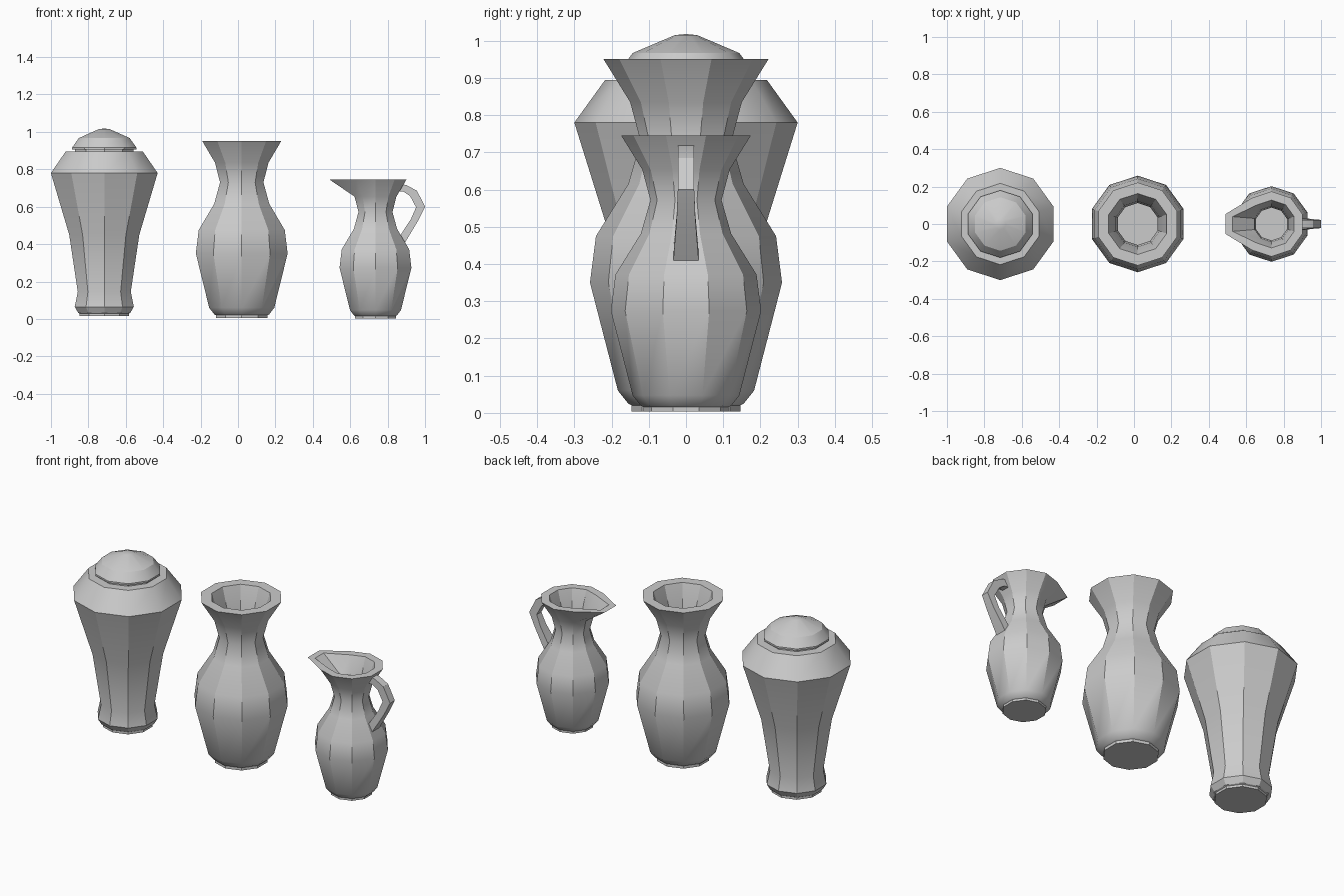
import bpy, bmesh, math

if "Cube" in bpy.data.objects:
    bpy.data.objects.remove(bpy.data.objects["Cube"])

SIDES = 10


def finish(name, bm):
    """Turn a bmesh into a named object, keeping facet edges sharp."""
    bmesh.ops.recalc_face_normals(bm, faces=bm.faces)
    mesh = bpy.data.meshes.new(name)
    bm.to_mesh(mesh)
    bm.free()
    obj = bpy.data.objects.new(name, mesh)
    bpy.context.collection.objects.link(obj)
    bpy.ops.object.select_all(action='DESELECT')
    obj.select_set(True)
    bpy.context.view_layer.objects.active = obj
    bpy.ops.object.shade_smooth_by_angle(angle=math.radians(30))
    return obj


def lathe(profile, cx, scale=1.0):
    """Ten-sided turned form from (radius, z) points; ends closed to the axis."""
    bm = bmesh.new()
    rings = []
    for r, z in profile:
        ring = []
        for i in range(SIDES):
            a = math.pi / 2 + 2 * math.pi * i / SIDES
            ring.append(bm.verts.new((cx + r * scale * math.cos(a),
                                      r * scale * math.sin(a), z * scale)))
        rings.append(ring)
    for a, b in zip(rings, rings[1:]):
        for i in range(SIDES):
            j = (i + 1) % SIDES
            bm.faces.new((a[i], a[j], b[j], b[i]))
    bm.faces.new(rings[0])
    z = profile[-1][1] * scale
    if profile[-1][0] < 0.05:
        z += 0.003
    tip = bm.verts.new((cx, 0, z))
    for i in range(SIDES):
        bm.faces.new((rings[-1][i], rings[-1][(i + 1) % SIDES], tip))
    return bm, rings


# Covered jar
jar = [(.138, .015), (.138, .028), (.146, .032), (.166, .065), (.149, .145),
       (.197, .45), (.30, .78), (.217, .895)]
finish("jar_body", lathe(jar, -.715)[0])
lid = [(.165, .89), (.165, .907), (.18, .907), (.18, .917), (.143, .967), (.03, 1.015)]
finish("jar_lid", lathe(lid, -.715)[0])

# Open vase, with the inner wall continuing the profile past the rim
vase = [(.146, .004), (.146, .02), (.155, .025), (.183, .06), (.258, .35),
        (.242, .475), (.155, .615), (.122, .73), (.15, .835), (.222, .951),
        (.163, .951), (.122, .83), (.112, .73), (.112, .10)]
RIM_OUT, RIM_IN = 9, 10
finish("vase", lathe(vase, .02)[0])

# Pitcher: smaller vase whose left rim edge is pulled out into a spout
PX = .735
bm, rings = lathe(vase, PX, .783)
for idx, x in ((RIM_OUT, .49), (RIM_IN, .527)):
    for v in sorted(rings[idx], key=lambda v: v.co.x)[:2]:
        v.co.x = x
finish("pitcher_body", bm)

# Pitcher handle: strap swept between outer and inner lines
outer = [(.86, .722), (.90, .716), (.957, .685), (1.0, .60), (.963, .525), (.885, .395)]
inner = [(.86, .68), (.885, .68), (.92, .657), (.952, .597), (.925, .535), (.85, .42)]
half = [.022, .022, .022, .022, .025, .035]
bm = bmesh.new()
sections = []
for (ox, oz), (ix, iz), w in zip(outer, inner, half):
    sections.append([bm.verts.new(c) for c in
                     ((ox, -w, oz), (ox, w, oz), (ix, w, iz), (ix, -w, iz))])
for a, b in zip(sections, sections[1:]):
    for i in range(4):
        j = (i + 1) % 4
        bm.faces.new((a[i], a[j], b[j], b[i]))
bm.faces.new(sections[0])
bm.faces.new(sections[-1])
finish("pitcher_handle", bm)
